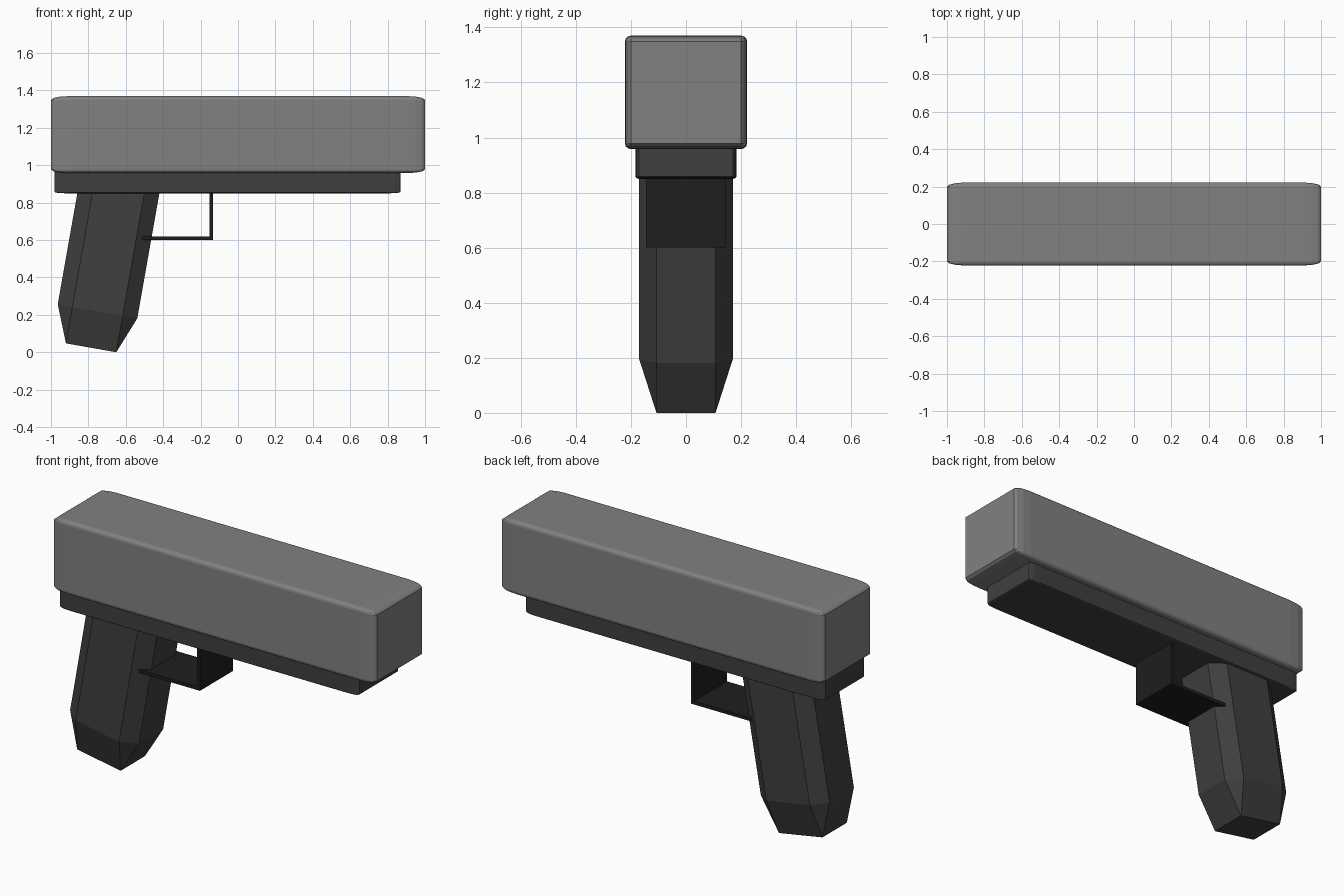
import bpy, bmesh
from math import radians
from mathutils import Matrix

if "Cube" in bpy.data.objects:
    bpy.data.objects.remove(bpy.data.objects["Cube"])


def material(name, value):
    m = bpy.data.materials.new(name)
    m.diffuse_color = (value, value, value, 1)
    m.use_nodes = True
    m.node_tree.nodes["Principled BSDF"].inputs["Base Color"].default_value = m.diffuse_color
    return m


def finish(name, bm, mat):
    bmesh.ops.recalc_face_normals(bm, faces=bm.faces)
    mesh = bpy.data.meshes.new(name)
    bm.to_mesh(mesh)
    bm.free()
    mesh.materials.append(mat)
    obj = bpy.data.objects.new(name, mesh)
    bpy.context.collection.objects.link(obj)
    return obj


def bevelled_box(name, centre, size, bevel, segments, mat, tilt=0):
    # the unit cube is bevelled first so the bevel stretches with the part
    bm = bmesh.new()
    bmesh.ops.create_cube(bm, size=1)
    bmesh.ops.bevel(bm, geom=bm.edges[:], offset=bevel, offset_type='OFFSET',
                    segments=segments, profile=0.5, affect='EDGES')
    bm.transform(Matrix.Diagonal((*size, 1)))
    obj = finish(name, bm, mat)
    obj.location = centre
    obj.rotation_euler.y = radians(tilt)
    return obj


mid_grey = material("mid_grey", 0.22)
dark_grey = material("dark_grey", 0.05)
black = material("black", 0.013)

# Upper slide
bevelled_box("slide", (0, 0, 1.164), (2, 0.444, 0.412), 0.05, 3, mid_grey)

# Lower frame rail
bevelled_box("frame", (-0.056, 0, 0.96), (1.852, 0.366, 0.22), 0.035, 3, dark_grey)

# Tilted grip with wide single chamfers
bevelled_box("grip", (-0.692, 0, 0.554), (0.432, 0.34, 1.076), 0.184, 1, dark_grey, 10)

# Trigger guard: L-shaped profile extruded across the width
profile = [(-0.6, 0.6), (-0.134, 0.6), (-0.134, 0.9),
           (-0.152, 0.9), (-0.152, 0.619), (-0.6, 0.619)]
bm = bmesh.new()
face = bm.faces.new([bm.verts.new((x, -0.145, z)) for x, z in profile])
new = bmesh.ops.extrude_face_region(bm, geom=[face])["geom"]
bmesh.ops.translate(bm, vec=(0, 0.29, 0),
                    verts=[v for v in new if isinstance(v, bmesh.types.BMVert)])
finish("trigger_guard", bm, black)
